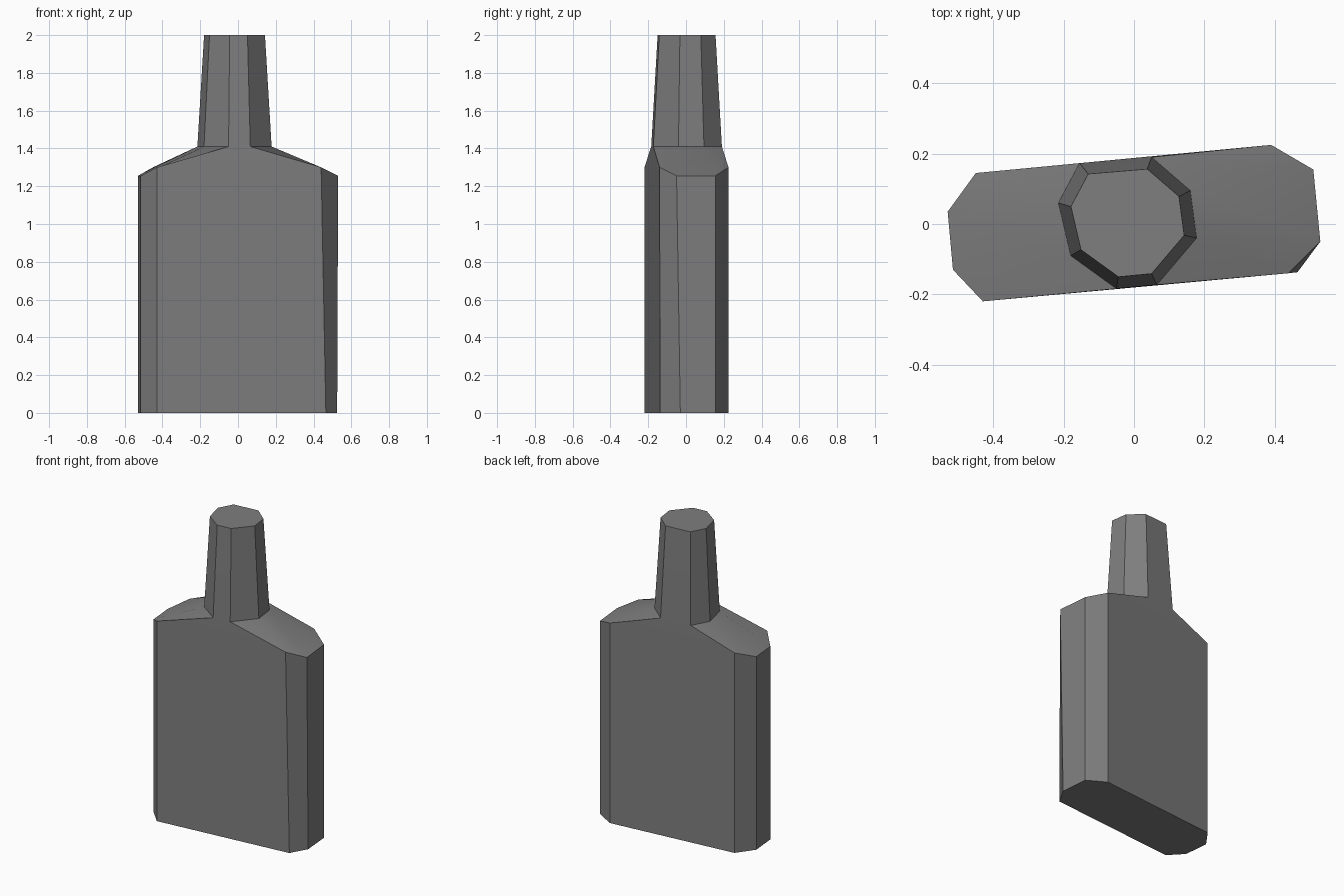
import bpy
import bmesh
import math

# Remove only the default object
default = bpy.data.objects.get("Cube")
if default:
    bpy.data.objects.remove(default, do_unlink=True)


def make_material(name, colour):
    material = bpy.data.materials.new(name)
    material.use_nodes = True
    material.diffuse_color = colour
    material.node_tree.nodes["Principled BSDF"].inputs["Base Color"].default_value = colour
    return material


def scaled(outline, factor, centre):
    """Shrink an outline about a centre point."""
    return [tuple(c + (p - c) * factor for p, c in zip(point, centre)) for point in outline]


def ring(bm, outline, heights):
    return [bm.verts.new((x, y, z)) for (x, y), z in zip(outline, heights)]


# Outlines run counter-clockwise, starting at the front left end of the flat front
shoulder = [(0.44, -0.14), (0.53, -0.05), (0.51, 0.155), (0.39, 0.225),
            (-0.45, 0.145), (-0.53, 0.035), (-0.515, -0.13), (-0.43, -0.22)]
base = [(0.465, -0.137), (0.525, -0.03)] + shoulder[2:]
neck = [(0.065, -0.173), (0.178, -0.04), (0.16, 0.095), (0.05, 0.19),
        (-0.155, 0.173), (-0.215, 0.06), (-0.18, -0.09), (-0.05, -0.184)]
mouth = scaled(neck, 0.82, (-0.018, 0.003))

# The shoulder is higher on the broad faces than at the narrow ends
count = len(base)
shoulder_heights = [1.3 if abs(x) < 0.48 else 1.255 for x, y in shoulder]

# Bottle: loft the four rings and cap both ends
bm = bmesh.new()
rings = [ring(bm, base, [0.0] * count),
         ring(bm, shoulder, shoulder_heights),
         ring(bm, neck, [1.41] * count),
         ring(bm, mouth, [2.0] * count)]
for lower, upper in zip(rings, rings[1:]):
    for i in range(count):
        j = (i + 1) % count
        bm.faces.new((lower[i], lower[j], upper[j], upper[i]))
bm.faces.new(reversed(rings[0]))
bm.faces.new(rings[-1])
bmesh.ops.recalc_face_normals(bm, faces=bm.faces[:])

mesh = bpy.data.meshes.new("bottle")
bm.to_mesh(mesh)
bm.free()
mesh.materials.append(make_material("dull grey", (0.21, 0.21, 0.21, 1.0)))
bottle = bpy.data.objects.new("bottle", mesh)
bpy.context.collection.objects.link(bottle)

# Keep the facets crisp and blend only the gently curved shoulders
bpy.ops.object.select_all(action="DESELECT")
bottle.select_set(True)
bpy.context.view_layer.objects.active = bottle
bpy.ops.object.shade_smooth_by_angle(angle=math.radians(15))
